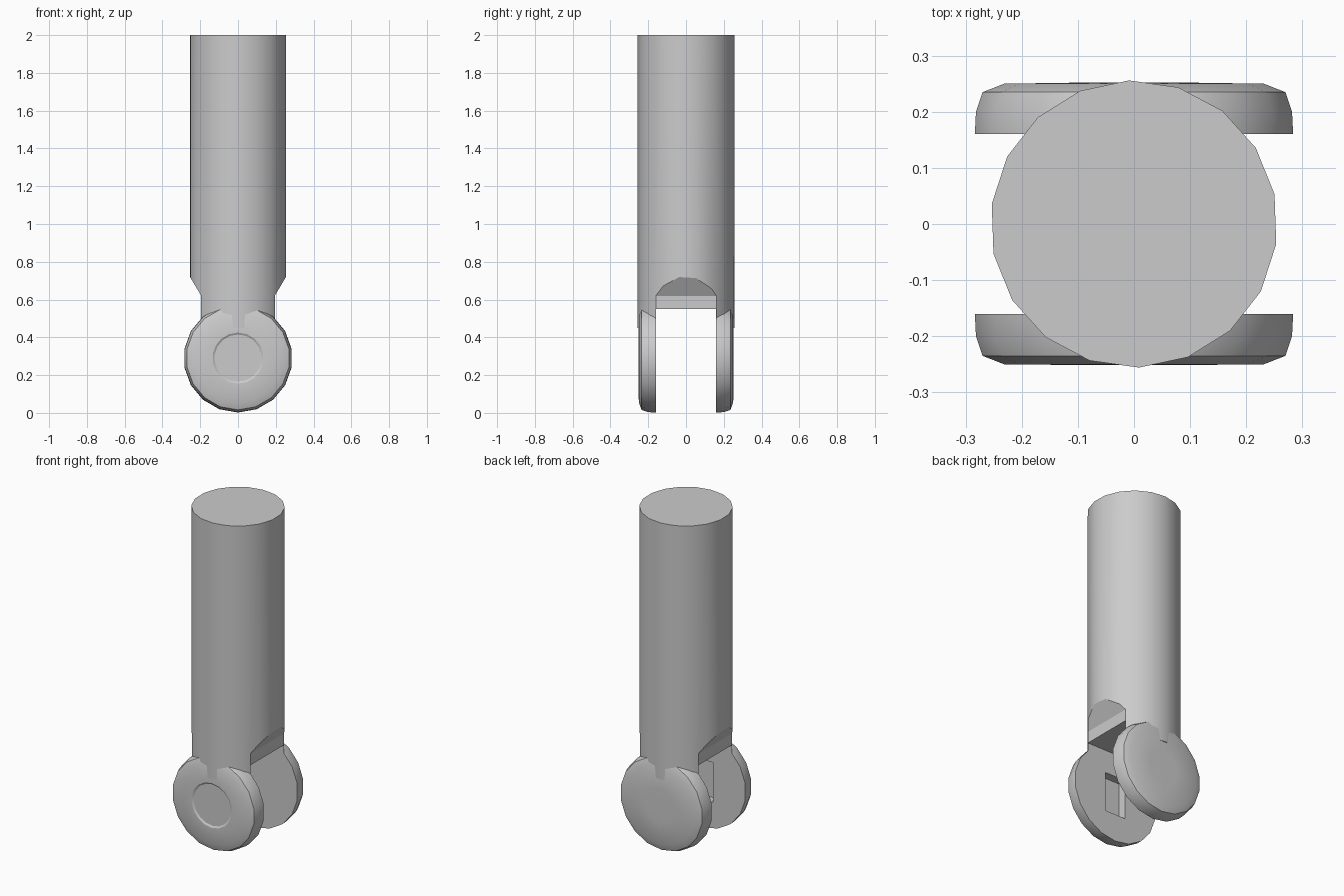
import bpy, bmesh, math
from mathutils import Matrix

cube = bpy.data.objects.get("Cube")
if cube:
    bpy.data.objects.remove(cube, do_unlink=True)

grey = bpy.data.materials.new("light grey")
grey.use_nodes = True
COLOUR = (0.6, 0.6, 0.6, 1)
grey.diffuse_color = COLOUR
grey.node_tree.nodes["Principled BSDF"].inputs["Base Color"].default_value = COLOUR

PIVOT_Z = 0.29
GAP = 0.16


def finish(name, bm):
    bmesh.ops.recalc_face_normals(bm, faces=bm.faces)
    mesh = bpy.data.meshes.new(name)
    bm.to_mesh(mesh)
    bm.free()
    mesh.materials.append(grey)
    obj = bpy.data.objects.new(name, mesh)
    bpy.context.collection.objects.link(obj)
    return obj


def box(name, size, centre):
    bm = bmesh.new()
    bmesh.ops.create_cube(bm, size=1, matrix=Matrix.Translation(centre) @ Matrix.Diagonal((*size, 1)))
    return finish(name, bm)


def prism(name, outline, half_depth):
    """Extrude an x-z outline along y."""
    bm = bmesh.new()
    face = bm.faces.new([bm.verts.new((x, -half_depth, z)) for x, z in outline])
    new = bmesh.ops.extrude_face_region(bm, geom=[face])["geom"]
    bmesh.ops.translate(bm, vec=(0, 2 * half_depth, 0),
                        verts=[v for v in new if isinstance(v, bmesh.types.BMVert)])
    return finish(name, bm)


def lathe_y(name, profile, sides, direction):
    """Turn a (radius, y) profile about the pivot axis."""
    bm = bmesh.new()
    rings = []
    for r, y in profile:
        rings.append([bm.verts.new((r * math.sin(math.tau * i / sides), direction * y,
                                    PIVOT_Z + r * math.cos(math.tau * i / sides)))
                      for i in range(sides)])
    for a, b in zip(rings, rings[1:]):
        for i in range(sides):
            j = (i + 1) % sides
            bm.faces.new((a[i], a[j], b[j], b[i]))
    bm.faces.new(rings[0])
    bm.faces.new(rings[-1])
    return finish(name, bm)


def apply_boolean(obj, cutter, operation):
    mod = obj.modifiers.new("cut", "BOOLEAN")
    mod.operation = operation
    mod.object = cutter
    mod.solver = "EXACT"
    bpy.context.view_layer.objects.active = obj
    bpy.ops.object.modifier_apply(modifier=mod.name)
    bpy.data.objects.remove(cutter, do_unlink=True)


def smooth(obj, angle):
    bpy.ops.object.select_all(action="DESELECT")
    obj.select_set(True)
    bpy.context.view_layer.objects.active = obj
    bpy.ops.object.shade_smooth_by_angle(angle=math.radians(angle))


# Shaft: cylinder, pinched at the sides and slotted at the foot
bm = bmesh.new()
bmesh.ops.create_cone(bm, cap_ends=True, segments=18, radius1=0.256, radius2=0.256, depth=1.55,
                      matrix=Matrix.Translation((0, 0, 1.225)) @ Matrix.Rotation(math.radians(2), 4, "Z"))
shaft = finish("shaft", bm)
right_side = [(0.195, 0.4), (0.195, 0.62), (0.26, 0.73), (0.26, 2.1)]
outline = right_side + [(-x, z) for x, z in reversed(right_side)]
apply_boolean(shaft, prism("pinch_cutter", outline, 0.4), "INTERSECT")
apply_boolean(shaft, box("slot_cutter", (1, 2 * GAP, 0.4), (0, 0, 0.35)), "DIFFERENCE")
smooth(shaft, 30)

# Fork cheeks: rounded discs either side of the slot
rim = [(0.288, GAP), (0.286, 0.2), (0.274, 0.235), (0.235, 0.25)]
dish = [(0.135, 0.251), (0.125, 0.245)]
front_cheek = lathe_y("front_cheek", rim + dish, 18, -1)
back_cheek = lathe_y("back_cheek", rim + [(0.1, 0.252)], 18, 1)

# Rectangular socket inside the front cheek
apply_boolean(front_cheek, box("socket_cutter", (0.14, 0.1, 0.24), (0, -GAP, PIVOT_Z)), "DIFFERENCE")
for cheek in (front_cheek, back_cheek):
    smooth(cheek, 30)
